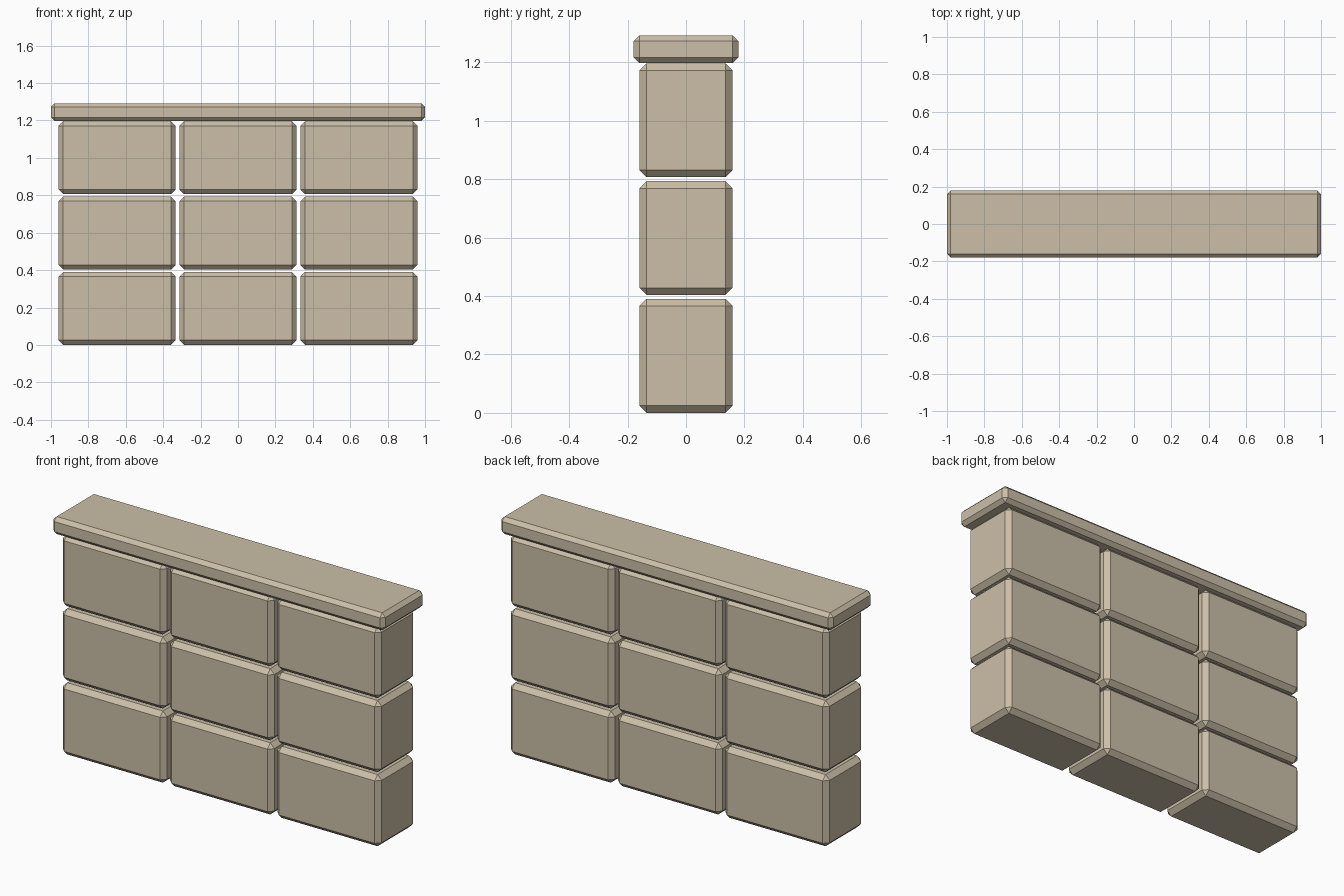
import bpy
import bmesh

if "Cube" in bpy.data.objects:
    bpy.data.objects.remove(bpy.data.objects["Cube"])

stone = bpy.data.materials.new("stone")
stone.diffuse_color = (0.6, 0.52, 0.39, 1.0)
stone.use_nodes = True
stone.node_tree.nodes["Principled BSDF"].inputs["Base Color"].default_value = stone.diffuse_color


def chamfered_box(name, center, size, chamfer):
    bm = bmesh.new()
    bmesh.ops.create_cube(bm, size=1.0)
    bmesh.ops.scale(bm, vec=size, verts=bm.verts)
    bmesh.ops.bevel(bm, geom=bm.edges[:], offset=chamfer, offset_type='OFFSET',
                    segments=1, profile=0.5, affect='EDGES')
    mesh = bpy.data.meshes.new(name)
    bm.to_mesh(mesh)
    bm.free()
    mesh.materials.append(stone)
    obj = bpy.data.objects.new(name, mesh)
    obj.location = center
    bpy.context.collection.objects.link(obj)
    return obj


# Wall blocks: three stacked courses of three, with open joints
block_w, block_d, block_h = 0.627, 0.32, 0.39
pitch_x, pitch_z = 0.6465, 0.4033
for row in range(3):
    for col in range(3):
        chamfered_box(f"wall_block_{row + 1}_{col + 1}",
                      ((col - 1) * pitch_x, 0, block_h / 2 + row * pitch_z),
                      (block_w, block_d, block_h), 0.025)

# Coping slab along the top
cap_bottom, cap_top = 1.197, 1.292
chamfered_box("coping_slab", (0, 0, (cap_bottom + cap_top) / 2),
              (2.0, 0.36, cap_top - cap_bottom), 0.02)
